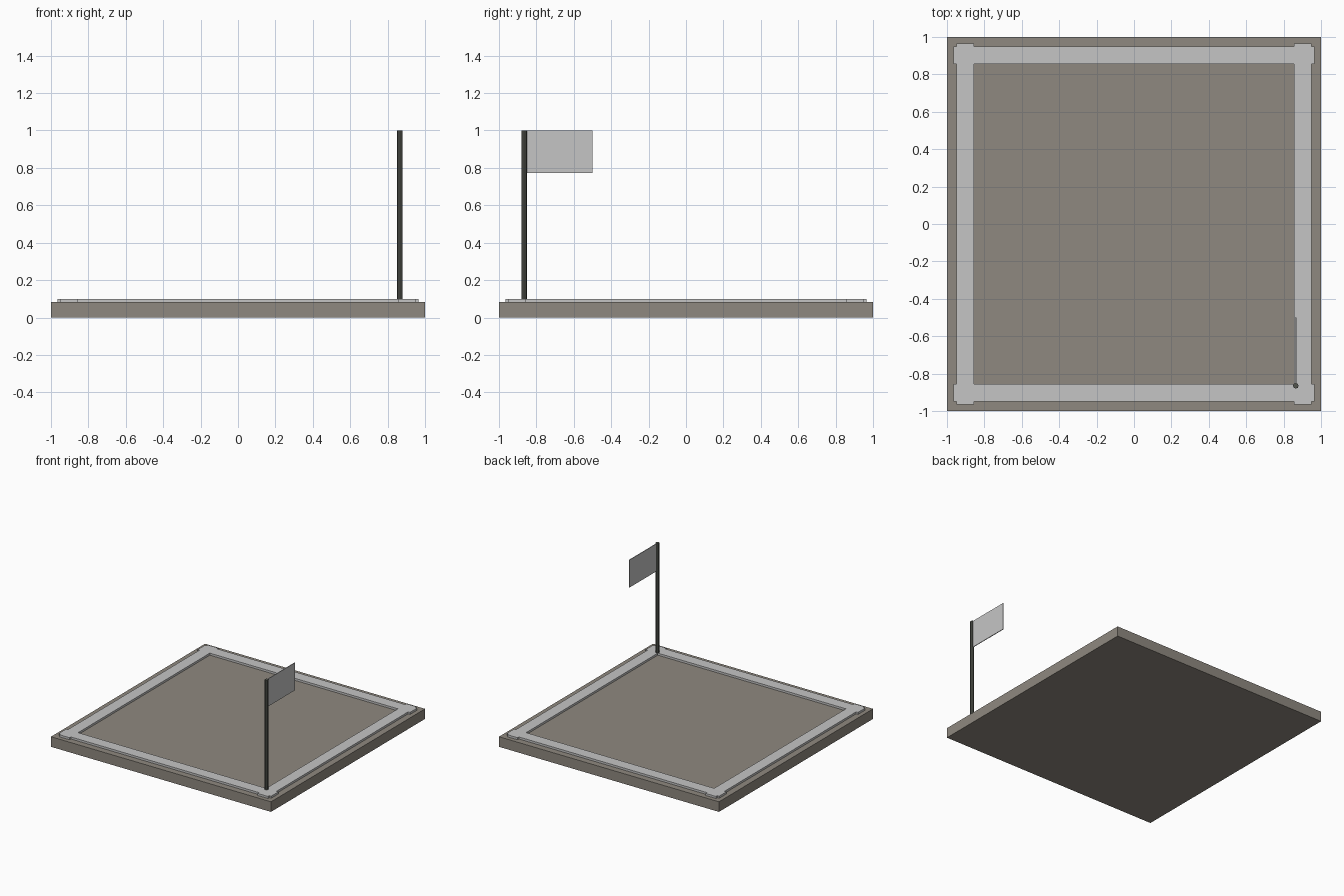
import bpy
import bmesh

cube = bpy.data.objects.get("Cube")
if cube:
    bpy.data.objects.remove(cube, do_unlink=True)


def material(name, rgb):
    mat = bpy.data.materials.new(name)
    mat.use_nodes = True
    colour = (*rgb, 1)
    mat.diffuse_color = colour
    mat.node_tree.nodes["Principled BSDF"].inputs["Base Color"].default_value = colour
    return mat


def finish(name, bm, mat):
    bmesh.ops.recalc_face_normals(bm, faces=bm.faces)
    mesh = bpy.data.meshes.new(name)
    bm.to_mesh(mesh)
    bm.free()
    mesh.materials.append(mat)
    obj = bpy.data.objects.new(name, mesh)
    bpy.context.collection.objects.link(obj)
    return obj


def box(name, low, high, mat):
    bm = bmesh.new()
    bmesh.ops.create_cube(bm, size=1)
    for v in bm.verts:
        v.co = [lo + (c + 0.5) * (hi - lo) for c, lo, hi in zip(v.co, low, high)]
    return finish(name, bm, mat)


stone = material("warm grey stone", (0.275, 0.25, 0.215))
pale = material("pale grey", (0.56, 0.56, 0.56))
metal = material("dark metal", (0.085, 0.09, 0.076))

BASE, TOP = 0.083, 0.10
INNER, OUTER, PAD = 0.855, 0.948, 0.965

# Square slab
box("base_slab", (-1, -1, 0), (1, 1, BASE), stone)

# Raised border: notched corners joined by straight strips, one quarter turned four times
bm = bmesh.new()
quarter = [(INNER, OUTER), (INNER, PAD), (OUTER, PAD), (OUTER, OUTER),
           (PAD, OUTER), (PAD, INNER), (OUTER, INNER)]
outer, inner = [], []
x_axis, y_axis = (1, 0), (0, 1)
for turn in range(4):
    def place(p):
        return bm.verts.new((p[0] * x_axis[0] + p[1] * y_axis[0],
                             p[0] * x_axis[1] + p[1] * y_axis[1], BASE))
    outer.append([place(p) for p in quarter])
    inner.append(place((INNER, INNER)))
    x_axis, y_axis = (x_axis[1], -x_axis[0]), (y_axis[1], -y_axis[0])
for i in range(4):
    j = (i + 1) % 4
    bm.faces.new([inner[i]] + outer[i])
    bm.faces.new([inner[i], outer[i][-1], outer[j][0], inner[j]])
raised = bmesh.ops.extrude_face_region(bm, geom=bm.faces[:])
for v in raised["geom"]:
    if isinstance(v, bmesh.types.BMVert):
        v.co.z = TOP
finish("raised_border", bm, pale)

# Flag pole standing on the front left corner
POLE = 0.865
bpy.ops.mesh.primitive_cylinder_add(vertices=8, radius=0.015, depth=1 - BASE,
                                    location=(POLE, -POLE, (1 + BASE) / 2))
pole = bpy.context.object
pole.name = "flag_pole"
pole.data.materials.append(metal)

# Flag reaching towards the back
box("flag", (POLE - 0.003, -POLE, 0.773), (POLE + 0.003, -0.5, 0.999), pale)
